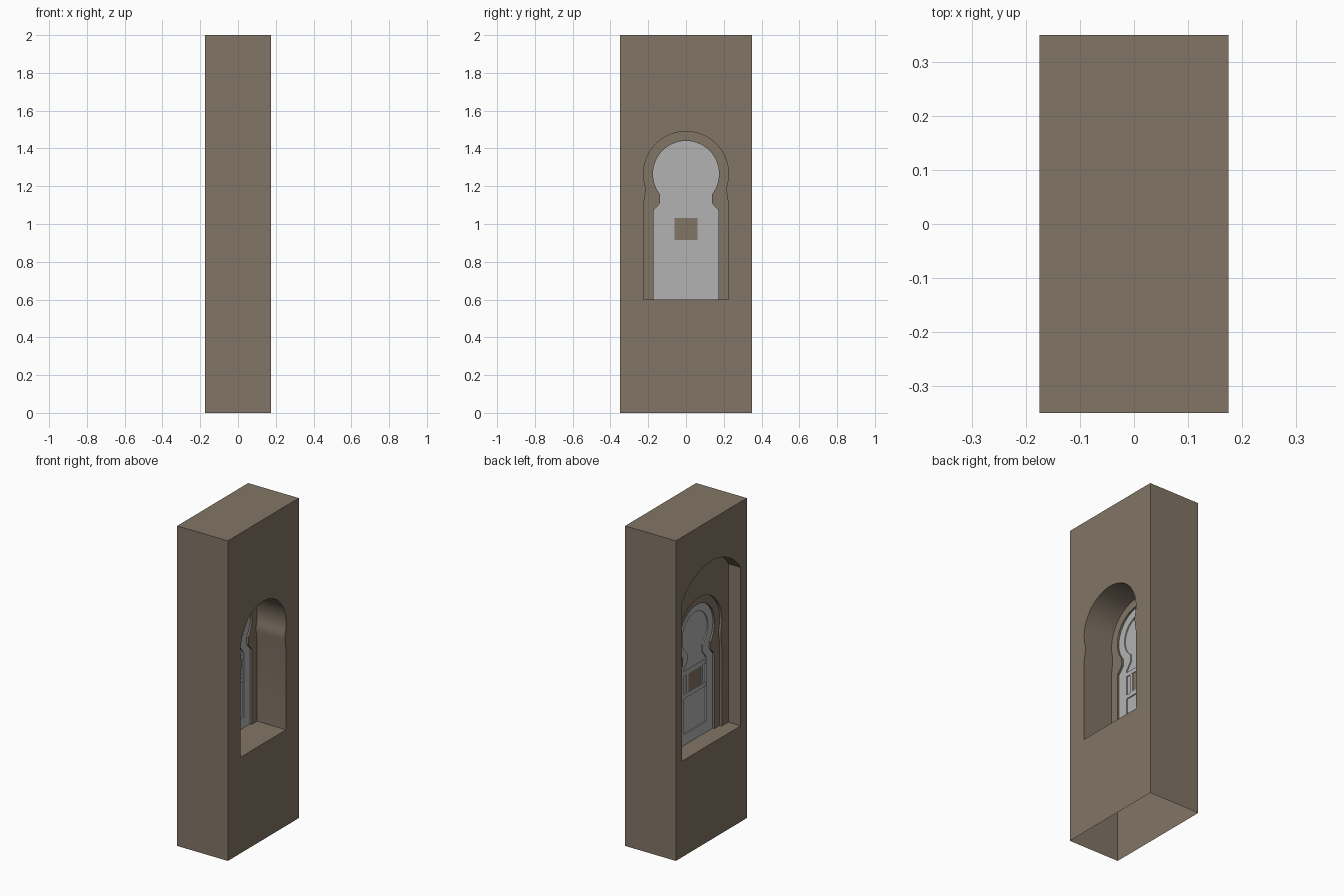
import bpy, bmesh, math

if "Cube" in bpy.data.objects:
    bpy.data.objects.remove(bpy.data.objects["Cube"])

SILL = 0.60      # floor height of all openings
HX, HY, TOP = 0.175, 0.35, 2.0


def material(name, rgb):
    m = bpy.data.materials.new(name)
    m.diffuse_color = (*rgb, 1)
    m.use_nodes = True
    m.node_tree.nodes["Principled BSDF"].inputs["Base Color"].default_value = m.diffuse_color
    return m


stone = material("brown stone", (0.225, 0.178, 0.133))
metal = material("light grey", (0.45, 0.45, 0.45))


def finish(bm, name, mat):
    bmesh.ops.remove_doubles(bm, verts=bm.verts, dist=1e-5)
    bmesh.ops.recalc_face_normals(bm, faces=bm.faces)
    me = bpy.data.meshes.new(name)
    bm.to_mesh(me)
    bm.free()
    me.materials.append(mat)
    ob = bpy.data.objects.new(name, me)
    bpy.context.collection.objects.link(ob)
    bpy.ops.object.select_all(action='DESELECT')
    bpy.context.view_layer.objects.active = ob
    ob.select_set(True)
    bpy.ops.object.shade_smooth_by_angle(angle=math.radians(25))
    return ob


def arched(left, cz, r, n=40):
    """Outline from left foot over an arc to right foot; the arc starts at the last left half-width."""
    half = left[-1][0]
    a0 = math.asin(min(1, half / r))
    if cz > left[-1][1]:              # horseshoe: arc starts below its centre
        a0 = math.pi - a0
    side = [(-y, z) for y, z in left[:-1]]
    arc = [(r * math.sin(a), cz + r * math.cos(a))
           for a in (-a0 + 2 * a0 * i / n for i in range(n + 1))]
    return side + arc + [(-y, z) for y, z in reversed(side)]


# profiles in (y, z)
wide_key = arched([(0.225, SILL), (0.225, 1.10), (0.215, 1.165), (0.215, 1.195)], 1.265, 0.225)
key = arched([(0.173, SILL), (0.173, 1.07), (0.137, 1.11), (0.137, 1.15)], 1.265, 0.175)
panel_key = arched([(0.11, 0.667), (0.11, 1.069), (0.074, 1.116), (0.074, 1.16)], 1.263, 0.127)
NR = 0.355
niche_cz = 1.59 - math.sqrt(NR ** 2 - 0.29 ** 2)
niche = arched([(0.29, SILL), (0.29, 1.59)], niche_cz, NR)
block = [(-HY, SILL), (-HY, TOP), (HY, TOP), (HY, SILL)]

# wall block, open underneath, with stepped openings
bm = bmesh.new()


def poly(pts):
    bm.faces.new([bm.verts.new(p) for p in pts])


def sheet(outer, inner, x):
    poly([(x, y, z) for y, z in outer + inner[::-1]])


def strip(outline, x0, x1):
    for (ya, za), (yb, zb) in zip(outline, outline[1:] + outline[:1]):
        poly([(x0, ya, za), (x0, yb, zb), (x1, yb, zb), (x1, ya, za)])


for x, opening in ((HX, wide_key), (-HX, niche)):
    sheet(block, opening, x)
    w = opening[-1][0]
    poly([(x, y, z) for y, z in ((-HY, 0), (HY, 0), (HY, SILL), (w, SILL), (-w, SILL), (-HY, SILL))])
for y in (-HY, HY):
    poly([(-HX, y, 0), (HX, y, 0), (HX, y, SILL), (HX, y, TOP), (-HX, y, TOP), (-HX, y, SILL)])
poly([(-HX, -HY, TOP), (HX, -HY, TOP), (HX, HY, TOP), (-HX, HY, TOP)])

strip(wide_key, HX, -0.025)
sheet(wide_key, key, -0.025)
strip(key, -0.025, -0.075)
sheet(wide_key, key, -0.075)
strip(wide_key, -0.075, -0.09)
sheet(niche, wide_key, -0.09)
strip(niche, -0.09, -HX)
finish(bm, "wall_block", stone)


def prism(name, loops, x0, x1, mat):
    """Solid from closed outlines (later loops are holes), extruded along x."""
    b = bmesh.new()
    for loop in loops:
        vs = [b.verts.new((x0, y, z)) for y, z in loop]
        for i, v in enumerate(vs):
            b.edges.new((vs[i - 1], v))
    bmesh.ops.triangle_fill(b, use_beauty=True, edges=b.edges[:])
    out = bmesh.ops.extrude_face_region(b, geom=b.faces[:], use_keep_orig=True)
    for v in out["geom"]:
        if isinstance(v, bmesh.types.BMVert):
            v.co.x = x1
    return finish(b, name, mat)


def rect(y0, y1, z0, z1):
    return [(y0, z0), (y0, z1), (y1, z1), (y1, z0)]


# keyhole shutter: frame, recessed panel, cross bars, posts and centre plate
F0, F1 = -0.063, -0.037
prism("shutter_frame", [key, panel_key], F0, F1, metal)
prism("shutter_panel", [panel_key], F0 + 0.007, F1 - 0.007, metal)
for name, z0, z1 in (("upper_bar", 1.032, 1.058), ("lower_bar", 0.889, 0.915)):
    prism(name, [rect(-0.11, 0.11, z0, z1)], F0 + 0.001, F1 - 0.001, metal)
for name, s in (("left_post", -1), ("right_post", 1)):
    prism(name, [rect(*sorted((s * 0.06, s * 0.08)), 0.915, 1.032)], F0 + 0.002, F1 - 0.002, metal)
prism("centre_plate", [rect(-0.06, 0.06, 0.915, 1.032)], F0 + 0.005, F1 - 0.005, stone)
